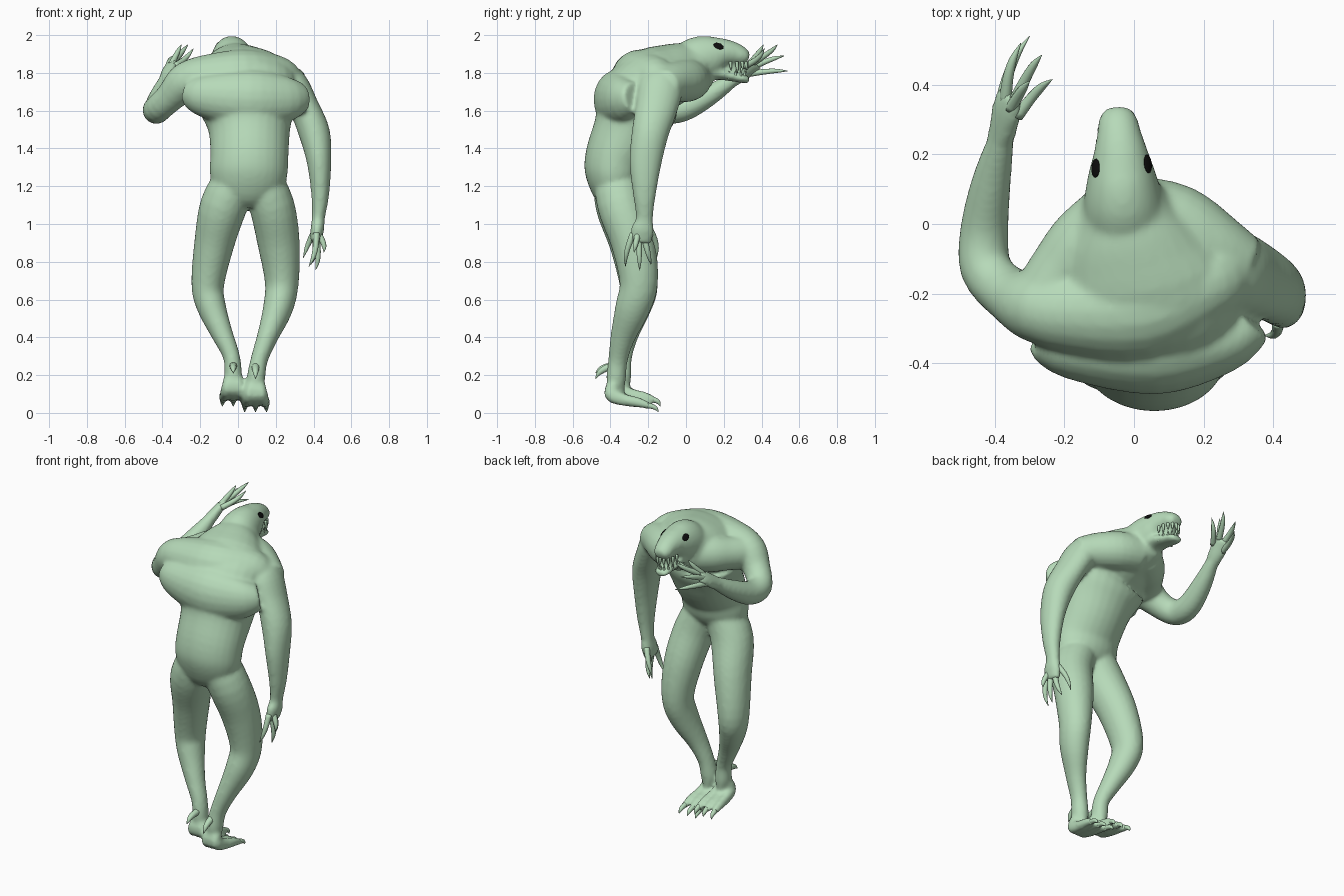
import bpy, bmesh, math
from mathutils import Vector, Matrix


def material(name, rgb):
    m = bpy.data.materials.new(name)
    m.diffuse_color = (*rgb, 1)
    return m


SKIN = material("pale green skin", (0.47, 0.70, 0.485))
BLACK = material("eye black", (0.004, 0.004, 0.004))


def catmull(p0, p1, p2, p3, t):
    return [0.5 * (2 * b + (c - a) * t + (2 * a - 5 * b + 4 * c - d) * t * t
                   + (3 * b - a - 3 * c + d) * t ** 3)
            for a, b, c, d in zip(p0, p1, p2, p3)]


def loft(name, rings, ref=(1, 0, 0), sides=20, steps=4):
    """Smooth tube through rings (x, y, z, half width along ref, half depth)."""
    rings = [r if len(r) == 5 else (*r, r[3]) for r in rings]
    n = len(rings)
    pts = []
    for i in range(n - 1):
        q = [rings[max(i - 1, 0)], rings[i], rings[i + 1], rings[min(i + 2, n - 1)]]
        pts += [catmull(*q, k / steps) for k in range(steps)]
    pts.append(list(rings[-1]))
    bm = bmesh.new()
    loops = []
    for i, p in enumerate(pts):
        t = (Vector(pts[min(i + 1, len(pts) - 1)][:3]) - Vector(pts[max(i - 1, 0)][:3])).normalized()
        u = Vector(ref)
        u = (u - t * u.dot(t)).normalized()
        v = t.cross(u)
        c = Vector(p[:3])
        a, b = max(p[3], 0.001), max(p[4], 0.001)
        loops.append([bm.verts.new(c + u * a * math.cos(s) + v * b * math.sin(s))
                      for s in (2 * math.pi * k / sides for k in range(sides))])
    for la, lb in zip(loops, loops[1:]):
        for k in range(sides):
            j = (k + 1) % sides
            bm.faces.new((la[k], la[j], lb[j], lb[k]))
    bm.faces.new(loops[0])
    bm.faces.new(loops[-1])
    return finish(name, bm, SKIN)


def finish(name, bm, mat):
    bmesh.ops.recalc_face_normals(bm, faces=bm.faces)
    me = bpy.data.meshes.new(name)
    bm.to_mesh(me)
    bm.free()
    me.materials.append(mat)
    for f in me.polygons:
        f.use_smooth = True
    ob = bpy.data.objects.new(name, me)
    bpy.context.collection.objects.link(ob)
    return ob


def ellipsoid(name, r, mat):
    bm = bmesh.new()
    bmesh.ops.create_uvsphere(bm, u_segments=20, v_segments=12, radius=1)
    bmesh.ops.transform(bm, matrix=Matrix.Diagonal((*r, 1)), verts=bm.verts)
    return finish(name, bm, mat)


def join(name, parts):
    bpy.ops.object.select_all(action='DESELECT')
    for o in parts:
        o.select_set(True)
    bpy.context.view_layer.objects.active = parts[0]
    if len(parts) > 1:
        bpy.ops.object.join()
    parts[0].name = name
    return parts[0]


body = []
# torso, hunched forward into the neck
body.append(loft("torso", [
    (.05, -.36, 1.11, .10, .07), (.05, -.38, 1.17, .175, .115), (.055, -.38, 1.26, .205, .155),
    (.06, -.365, 1.36, .207, .168), (.06, -.30, 1.50, .217, .192), (.05, -.255, 1.63, .26, .215),
    (.03, -.19, 1.74, .28, .19), (.0, -.08, 1.79, .22, .165), (-.02, .02, 1.82, .155, .145),
    (-.03, .09, 1.85, .115, .125)], sides=28))
# shoulder girdle, shoulder blades and chest muscles
body.append(loft("shoulders", [
    (-.30, -.24, 1.76, .09), (-.2, -.25, 1.77, .12), (.02, -.24, 1.77, .155),
    (.2, -.17, 1.77, .125), (.28, -.14, 1.74, .09)], ref=(0, 0, 1)))
body.append(loft("shoulder_blades", [
    (-.26, -.31, 1.70, .07), (-.18, -.345, 1.68, .115, .10), (.06, -.355, 1.66, .16, .135),
    (.25, -.33, 1.66, .125, .10), (.33, -.27, 1.67, .08)], ref=(0, 0, 1)))
body.append(loft("right_chest", [
    (.0, .03, 1.77, .11), (.12, .0, 1.76, .115), (.23, -.07, 1.75, .105), (.32, -.12, 1.73, .085)],
    ref=(0, 0, 1)))
body.append(loft("left_chest", [
    (-.05, .02, 1.78, .11), (-.14, -.06, 1.77, .11), (-.2, -.13, 1.76, .10), (-.25, -.21, 1.75, .10)],
    ref=(0, 0, 1)))
# skull, upper snout, throat and lower jaw
body.append(loft("skull", [
    (-.02, -.03, 1.83, .12, .11), (-.03, .06, 1.865, .115, .125), (-.035, .14, 1.89, .098, .11),
    (-.038, .20, 1.905, .08, .078), (-.043, .26, 1.90, .064, .060),
    (-.047, .305, 1.885, .054, .046), (-.049, .33, 1.875, .035, .028)], sides=24))
body.append(loft("mouth_inside", [(-.035, .12, 1.83, .05, .05), (-.043, .22, 1.83, .04, .05),
                                  (-.046, .29, 1.82, .028, .045)]))
body.append(loft("jaw", [
    (-.03, .09, 1.80, .08, .05), (-.038, .17, 1.80, .07, .037), (-.043, .25, 1.78, .057, .026),
    (-.047, .31, 1.767, .047, .022), (-.048, .335, 1.763, .03, .016)]))
# raised arm with palm
body.append(loft("raised_arm", [
    (-.16, -.25, 1.78, .10), (-.27, -.24, 1.755, .105), (-.36, -.20, 1.67, .08),
    (-.425, -.13, 1.61, .075), (-.43, -.02, 1.61, .070), (-.41, .12, 1.68, .057),
    (-.38, .25, 1.765, .037)], ref=(.35, -.5, .8)))
body.append(loft("raised_palm", [
    (-.39, .22, 1.745, .037), (-.375, .28, 1.785, .046, .034), (-.365, .33, 1.82, .052, .028),
    (-.352, .375, 1.85, .045, .02)], ref=(.6, -.4, .5)))
# hanging arm with palm
body.append(loft("hanging_arm", [
    (.21, -.14, 1.79, .09), (.285, -.135, 1.73, .09, .12), (.348, -.155, 1.62, .08, .112),
    (.405, -.19, 1.48, .083, .098), (.43, -.215, 1.32, .064, .085), (.435, -.22, 1.15, .047, .06),
    (.425, -.22, 1.03, .035, .045), (.42, -.23, .97, .036, .062), (.41, -.24, .90, .026, .056)]))
# legs, down to the ankles
body.append(loft("left_leg", [
    (.0, -.37, 1.26, .11, .12), (-.075, -.355, 1.10, .125, .125), (-.125, -.29, .90, .107, .117),
    (-.16, -.25, .68, .087, .102), (-.14, -.27, .56, .077, .087), (-.085, -.31, .42, .058, .062),
    (-.035, -.335, .30, .045, .05), (-.025, -.34, .20, .046, .052), (-.022, -.335, .14, .03, .04)]))
body.append(loft("right_leg", [
    (.11, -.37, 1.26, .11, .12), (.178, -.345, 1.10, .12, .125), (.215, -.28, .90, .112, .117),
    (.232, -.25, .69, .09, .102), (.21, -.285, .55, .079, .092), (.155, -.335, .40, .056, .066),
    (.112, -.36, .28, .046, .052), (.095, -.37, .18, .048, .052), (.093, -.365, .11, .03, .04)]))
# long splayed toes running out from each ankle
for x, dy, dz in ((-.025, .03, .03), (.093, 0, 0)):
    for s in (-1, 0, 1):
        body.append(loft("toe", [
            (x + .015 * s, -.37 + dy, .17 + dz, .032), (x + .032 * s, -.395 + dy, .10 + dz, .032, .04),
            (x + .044 * s, -.33 + dy, .07 + dz, .028, .033), (x + .052 * s, -.25 + dy, .055 + dz, .024, .027),
            (x + .055 * s, -.19 + dy, .035 + dz, .018)]))

# blend all the flesh parts into one smooth skin
body = join("body", body)
rm = body.modifiers.new("blend", 'REMESH')
rm.mode = 'VOXEL'
rm.voxel_size = 0.011
rm.use_smooth_shade = True
sm = body.modifiers.new("soften", 'SMOOTH')
sm.factor = 0.5
sm.iterations = 8
for m in ("blend", "soften"):
    bpy.context.view_layer.objects.active = body
    bpy.ops.object.modifier_apply(modifier=m)


def digit(name, base, tip, r, bend=(0, 0, 0)):
    b, t, k = Vector(base), Vector(tip), Vector(bend)
    ref = (1, 0, 0) if abs((t - b).normalized().x) < .8 else (0, 0, 1)
    return loft(name, [(*b, r), (*(b.lerp(t, .4) + k), r * .85), (*(b.lerp(t, .72) + k), r * .62),
                       (*t, .001)], ref=ref, sides=10, steps=3)


# fingers of the raised hand
join("raised_fingers", [digit("finger", b, t, .018, k) for b, t, k in [
    ((-.385, .33, 1.795), (-.30, .54, 1.81), (-.015, 0, .005)),
    ((-.37, .35, 1.83), (-.325, .52, 1.89), (-.01, 0, .005)),
    ((-.345, .35, 1.85), (-.265, .485, 1.95), (0, .01, 0)),
    ((-.335, .31, 1.835), (-.235, .415, 1.93), (0, .01, -.01)),
    ((-.355, .33, 1.84), (-.30, .41, 1.95), (0, .005, 0))]])
# fingers of the hanging hand
join("hanging_fingers", [digit("finger", b, t, .018, k) for b, t, k in [
    ((.415, -.28, .95), (.375, -.32, .775), (.012, -.01, 0)),
    ((.415, -.25, .92), (.41, -.245, .755), (.01, 0, 0)),
    ((.41, -.22, .92), (.385, -.185, .785), (.01, 0, 0)),
    ((.41, -.19, .97), (.345, -.155, .82), (.0, .01, .01)),
    ((.425, -.255, .95), (.455, -.275, .85), (.01, 0, 0))]])
# toe claws and one heel spur on each foot
for side, x, dy, dz in (("left", -.025, .03, .03), ("right", .093, 0, 0)):
    claws = [digit("claw", (x + .055 * s, -.205 + dy, .04 + dz), (x + .058 * s, -.145 + dy * .3, .004 + dz),
                   .016, (0, .004, .008)) for s in (-1, 0, 1)]
    spur = digit("spur", (x, -.38 + dy, .25), (x, -.48, .18 + dz), .022, (0, -.008, .012))
    join(side + "_claws", claws + [spur])
# teeth around both jaws
teeth = []
for k in range(9):
    a = math.pi * k / 8
    x, y = math.cos(a), math.sin(a)
    px, py = -.045 + .055 * x, .235 + .088 * y
    big = .052 if k in (1, 7) else .036
    teeth.append(digit("tooth", (px, py, 1.86), (px + .005 * x, py + .004, 1.85 - big), .009))
    px, py = -.045 + .046 * x, .225 + .09 * y
    teeth.append(digit("tooth", (px, py, 1.77), (px + .004 * x, py + .004, 1.815), .008))
join("teeth", teeth)

# eyes set flush on the sides of the skull
for side, s, y in (("left", -1, .164), ("right", 1, .18)):
    c = Vector((-.032, y, 1.948))
    hit, loc, nor, _ = body.closest_point_on_mesh(c + Vector((s * .1, 0, .012)))
    eye = ellipsoid(side + "_eye", (.019, .028, .005), BLACK)
    z = nor.normalized()
    d = Vector((0, 1, -.35))
    yv = (d - z * z.dot(d)).normalized()
    m = Matrix((yv.cross(z), yv, z)).transposed().to_4x4()
    eye.data.transform(Matrix.Translation(loc + z * .001) @ m)
